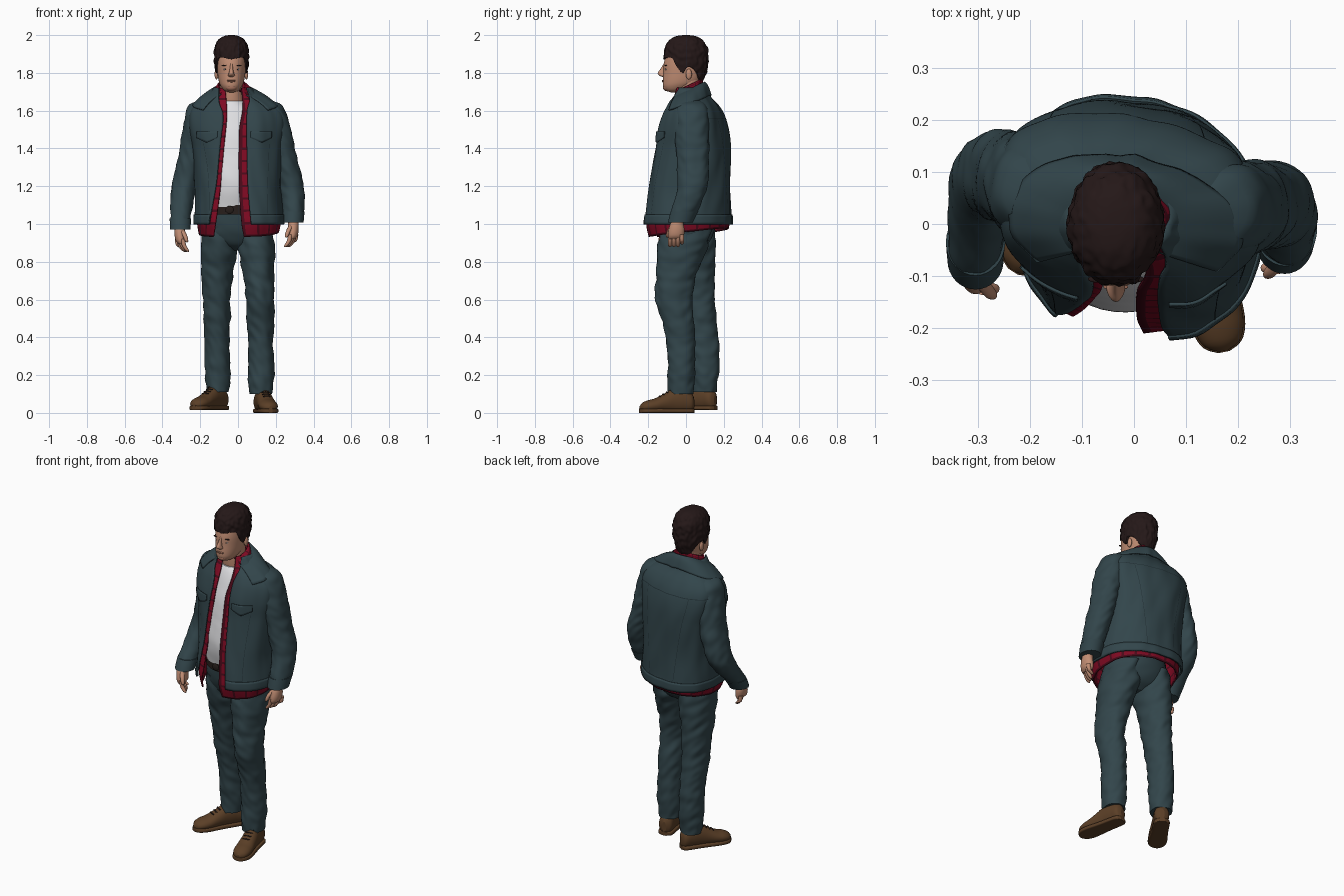
import bpy
from math import sin, cos, pi, asin, radians, degrees
from mathutils import Vector, noise

if bpy.data.objects.get("Cube"):
    bpy.data.objects.remove(bpy.data.objects["Cube"], do_unlink=True)

def material(name, *rgb):
    m = bpy.data.materials.new(name)
    m.use_nodes = True
    m.diffuse_color = m.node_tree.nodes["Principled BSDF"].inputs["Base Color"].default_value = (*rgb, 1)
    return m

DENIM, SEAM = material("blue grey denim", .032, .06, .07), material("dark denim seam", .016, .03, .036)
RED, PLAID = material("plaid red", .21, .003, .016), material("plaid dark", .07, .003, .01)
SKIN, LIPS = material("skin", .53, .265, .172), material("stubble and lips", .36, .16, .105)
WHITE, HAIR = material("white cotton", .74, .74, .76), material("dark brown hair", .018, .009, .009)
LEATHER, DARK = material("brown leather", .105, .05, .02), material("dark leather", .02, .013, .011)

def grid(name, f, nu, nv, mats, wrap=False, rule=None, thick=0):
    """Surface from f(u, v), either closed around u and capped, or an open sheet."""
    n = nu if wrap else nu + 1
    verts = [f(i / nu, j / nv) for j in range(nv + 1) for i in range(n)]
    faces = [(j * n + i, j * n + (i + 1) % n, (j + 1) * n + (i + 1) % n, (j + 1) * n + i)
             for j in range(nv) for i in range(nu)]
    if wrap:
        faces += [tuple(reversed(range(n))), tuple(range(nv * n, nv * n + n))]
    me = bpy.data.meshes.new(name)
    me.from_pydata(verts, [], faces)
    for m in mats:
        me.materials.append(m)
    for k, poly in enumerate(me.polygons):
        poly.use_smooth = len(poly.vertices) == 4
        poly.material_index = rule(k % nu, k // nu) if rule else 0
    ob = bpy.data.objects.new(name, me)
    bpy.context.collection.objects.link(ob)
    if thick:
        mod = ob.modifiers.new("thickness", "SOLIDIFY")
        mod.thickness, mod.offset = thick, 0
    return ob

def sample(rows, h):
    """Smooth interpolation through rows keyed by their first value."""
    i = 0
    while i < len(rows) - 2 and h > rows[i + 1][0]:
        i += 1
    a, b, p, q = rows[i], rows[i + 1], rows[max(i - 1, 0)], rows[min(i + 2, len(rows) - 1)]
    d = b[0] - a[0]
    s, out = min(max((h - a[0]) / d, 0), 1), []
    for k in range(1, len(a)):
        ma, mb, c = (b[k] - p[k]) / (b[0] - p[0]) * d, (q[k] - a[k]) / (q[0] - a[0]) * d, b[k] - a[k]
        out.append(a[k] + s * (ma + s * (3 * c - 2 * ma - mb + s * (ma + mb - 2 * c))))
    return out

def spow(x, p):
    return abs(x) ** p * (1 if x >= 0 else -1)

def loft(name, rows, mat, nu=32, nv=32, folds=0, p=1, lengthwise=False, floor=-9):
    """Elliptical rings (height, cx, cy, rx, ry); lengthwise swaps height with y."""
    rows = sorted(rows)
    def f(u, v):
        h = rows[0][0] + (rows[-1][0] - rows[0][0]) * v
        cx, cy, rx, ry = sample(rows, h)
        x, y = spow(sin(2 * pi * u), p), -spow(cos(2 * pi * u), p)
        k = 1 + folds * noise.noise(Vector((x * 1.5 + cx * 9, y * 1.5, h * 22 + x * 1.5)))
        x, y = cx + max(rx, .002) * x * k, cy + max(ry, .002) * y * k
        return (-x, h, max(y, floor)) if lengthwise else (x, y, h)
    return grid(name, f, nu, nv, [mat], True)

def blob(name, loc, scale, mat):
    bpy.ops.mesh.primitive_uv_sphere_add(segments=20, ring_count=12, location=loc)
    ob = bpy.context.object
    ob.name, ob.scale = name, scale
    ob.data.materials.append(mat)
    bpy.ops.object.shade_smooth()

# Torso envelope shared by the jacket, shirt, seams and pockets
TORSO = [(.92, .005, .01, .212, .212), (1, .005, .01, .23, .23), (1.06, .004, .012, .23, .225), (1.2, 0, .02, .222, .212),
         (1.4, -.005, .035, .235, .193), (1.5, -.01, .037, .25, .182), (1.58, -.012, .04, .248, .158),
         (1.63, -.016, .038, .215, .13), (1.67, -.025, .028, .143, .102), (1.73, -.03, .018, .086, .083)]
BOX = .85
def surf(t, z, grow=0):
    cx, cy, rx, ry = sample(TORSO, z)
    a, b = spow(sin(t), BOX), -spow(cos(t), BOX)
    grow += .009 * noise.noise(Vector((a * 3, b * 3, z * 5 + a * 2)))
    x = cx + (rx + grow) * a
    return Vector((x, cy + (ry + grow) * b - (.08 + .04 * b) * (x + .03), z))

def angle(x, z):
    cx, _, rx, _ = sample(TORSO, z)
    return asin(max(-.98, min(.98, spow((x - cx) / rx, 1 / BOX))))

def garment(name, right, left, hem, top, grow, mats, nv, rule=None):
    def f(u, v):
        z = hem(2 * pi * u) * (1 - v) + top * v
        a, b = angle(sample(left, z)[0], z), angle(sample(right, z)[0], z) + 2 * pi
        return surf(a + (b - a) * u, z, grow)
    grid(name, f, 96, nv, mats, rule=rule, thick=.008)

def plaid(i, j):
    return 1 if i % 6 == 0 or j % 6 == 0 else 0

# Jacket body, waistband and the open shirt under it
J_RIGHT = [(1, -.152), (1.2, -.118), (1.45, -.09), (1.58, -.078), (1.65, -.1), (1.73, -.1)]
J_LEFT = [(1, .07), (1.2, .052), (1.5, .046), (1.6, .048), (1.66, .06), (1.73, .05)]
S_RIGHT = [(.92, -.14), (1, -.127), (1.2, -.1), (1.45, -.073), (1.6, -.06), (1.73, -.075)]
S_LEFT = [(.92, .035), (1, .02), (1.2, .006), (1.5, .008), (1.6, .025), (1.73, .025)]
garment("jacket_body", J_RIGHT, J_LEFT, lambda t: 1.0, 1.72, 0, [DENIM], 60)
garment("jacket_waistband", J_RIGHT, J_LEFT, lambda t: .998, 1.05, .005, [DENIM], 4)
garment("plaid_shirt", S_RIGHT, S_LEFT, lambda t: .955 - .022 * cos(t), 1.72, -.014, [RED, PLAID], 72, plaid)

def collar(name, start, radius, back, front, fall, grow, mats, rule=None):
    def f(u, v):
        t = start + (2 * pi - 2 * start) * u
        w = (1 + cos(t)) / 2
        inner = Vector((-.032 + radius * sin(t), .015 - radius * cos(t), back + (front - back) * w))
        p = inner.lerp(surf(t, back - fall - .09 * w, grow), 1 - v)
        return p + Vector((0, 0, .015 * sin(pi * v)))
    grid(name, f, 64, 12, mats, rule=rule, thick=.008)

collar("jacket_collar", .72, .082, 1.75, 1.675, .068, .009, [DENIM])
collar("shirt_collar", .55, .07, 1.765, 1.7, .04, -.022, [RED, PLAID], plaid)

# Jacket seams and pocket flaps
def seam(name, t0, z0, t1, z1):
    dt, dz = (0, .004) if abs(t1 - t0) > 1 else (.012, 0)
    grid(name, lambda u, v: surf(t0 + (t1 - t0) * u + dt * (v - .5), z0 + (z1 - z0) * u + dz * (v - .5), .0055),
         40, 1, [SEAM])

def pocket_flap(name, x0, x1):
    def flap(u, v, top=1.49, drop=.032, peak=1, grow=.008):
        x, z = x1 + (x0 - x1) * u, top - drop * v - peak * .026 * (1 - abs(2 * u - 1))
        return surf(angle(x, z), z, grow)
    grid(name, lambda u, v: flap(u, v, peak=v), 16, 6, [DENIM], thick=.006)
    grid(name + "_edge", lambda u, v: flap(u, v, 1.46, .005, 1, .0115), 16, 1, [SEAM])

seam("back_yoke_seam", 1.9, 1.56, 4.4, 1.56)
for side in (-1, 1):
    seam("back_panel_seam", pi + side * .55, 1.555, pi + side * .3, 1.055)
    seam("front_panel_seam", side * .75, 1.43, side * .65, 1.055)
pocket_flap("right_pocket_flap", -.21, -.105)
pocket_flap("left_pocket_flap", .065, .175)

# Sleeves with cuffs
def sleeve(side, rows):
    low = rows[0][0]
    loft(side + "_sleeve", rows, DENIM, 40, 80, .09)
    band = [(h, *sample(rows, h)) for h in (low - .003, low + .025, low + .055)]
    loft(side + "_cuff", [(h, cx, cy, rx + .004, ry + .004) for h, cx, cy, rx, ry in band], DENIM, nv=6)

sleeve("right", [(.975, -.305, -.07, .05, .052), (1.03, -.305, -.035, .053, .06), (1.1, -.299, .025, .059, .073),
                 (1.2, -.285, .085, .066, .083), (1.35, -.25, .092, .069, .088), (1.5, -.222, .077, .07, .092),
                 (1.59, -.207, .068, .07, .088), (1.635, -.19, .062, .062, .07), (1.655, -.17, .06, .035, .04)])
sleeve("left", [(1.01, .29, -.03, .053, .062), (1.1, .292, .005, .059, .073), (1.2, .283, .035, .066, .08),
                (1.35, .244, .035, .069, .085), (1.5, .212, .03, .07, .09), (1.59, .185, .03, .07, .085),
                (1.635, .162, .03, .062, .07), (1.655, .14, .03, .035, .04)])

# Hands with four fingers and a thumb
def hand(side, s, x, y, z):
    loft(side + "_palm", [(z + .025, x, y + .025, .024, .025), (z, x, y, .027, .032), (z - .04, x, y - .005, .028, .042),
         (z - .075, x - s * .004, y - .008, .025, .042), (z - .09, x - s * .005, y - .008, .012, .036)], SKIN, 24, 16)
    for k in range(4):
        fx, fy, tip = x + s * (k - 1.5) * .01, y - .008 + (k - 1.5) * .021, .014 if k == 3 else 0
        loft(side + "_finger", [(z - .065, fx, fy, .012, .012), (z - .1, fx - s * .008, fy, .0115, .0115),
             (z - .125 + tip, fx - s * .024, fy, .01, .01), (z - .132 + tip, fx - s * .03, fy, .004, .004)], SKIN, 12, 12)
    loft(side + "_thumb", [(z - .015, x - s * .01, y - .02, .013, .014), (z - .045, x - s * .026, y - .042, .012, .013),
         (z - .075, x - s * .036, y - .052, .009, .009), (z - .082, x - s * .038, y - .053, .003, .003)], SKIN, 12, 12)

hand("right", -1, -.308, -.085, .985)
hand("left", 1, .293, -.045, 1.01)

# Undershirt, belt and trousers
loft("undershirt", [(1.09, -.02, 0, .162, .148), (1.2, -.015, 0, .175, .17), (1.4, -.02, .01, .2, .154), (1.5, -.02, .02, .19, .142),
     (1.6, -.025, .03, .15, .116), (1.64, -.031, .018, .085, .084), (1.65, -.033, .014, .07, .072)], WHITE, 48, 40, .015)
loft("belt", [(1.05, -.008, .002, .176, .153), (1.1, -.01, 0, .17, .15)], DARK, 48, 2)
blob("belt_buckle", (-.045, -.149, 1.075), (.022, .006, .02), DARK)
loft("trouser_hips", [(1.09, -.01, 0, .165, .143), (1, -.005, .01, .185, .145), (.94, -.005, .012, .185, .13),
     (.89, -.003, .012, .12, .1), (.86, -.003, .012, .05, .05)], DENIM, 48, 30, .02)
loft("left_trouser_leg", [(.99, .09, .005, .09, .13), (.88, .097, -.017, .098, .13), (.75, .108, -.045, .085, .11),
     (.6, .118, -.065, .074, .095), (.5, .12, -.045, .072, .086), (.4, .12, -.03, .066, .078), (.3, .122, -.026, .067, .073),
     (.2, .122, -.025, .069, .072), (.1, .122, -.025, .06, .068)], DENIM, 40, 100, .1)
loft("right_trouser_leg", [(.99, -.095, .02, .09, .13), (.88, -.1, .028, .098, .126), (.75, -.109, .045, .085, .106),
     (.6, -.112, .06, .073, .092), (.5, -.112, .075, .072, .086), (.4, -.11, .09, .066, .08), (.3, -.108, .1, .067, .078),
     (.2, -.107, .102, .068, .07), (.11, -.107, .1, .058, .062)], DENIM, 40, 100, .1)

# Shoes: upper, sole and laces, heel at the origin and toe towards -y
UPPER = [(-.292, 0, .026, .008, .01), (-.28, 0, .03, .032, .022), (-.25, 0, .035, .047, .031), (-.21, 0, .04, .05, .037),
         (-.16, 0, .052, .046, .05), (-.11, 0, .064, .043, .065), (-.06, 0, .065, .042, .066), (-.012, 0, .055, .036, .05),
         (0, 0, .05, .012, .03)]
def shoe(side, x, y, z, turn):
    sole = [(h * 1.01 + .001, 0, .011, rx + .003, .012) for h, _, _, rx, _ in UPPER]
    parts = [loft(side + "_shoe", UPPER, LEATHER, 32, 40, lengthwise=True, floor=.014),
             loft(side + "_sole", sole, LEATHER, 24, 40, p=.4, lengthwise=True, floor=0)]
    for h in (-.185, -.165, -.145, -.125):
        _, cz, _, rz = sample(UPPER, h)
        lace = [(h + e, 0, cz + rz - .002, .022, .006 - abs(e)) for e in (-.004, 0, .004)]
        parts.append(loft(side + "_lace", lace, DARK, 12, 4, lengthwise=True))
    for ob in parts:
        ob.location, ob.rotation_euler = (x, y, z), (0, 0, radians(turn))

shoe("left", .117, .042, 0, 11)
shoe("right", -.073, .155, .015, -33)

# Neck, head and face
CX = -.035
loft("neck", [(1.58, -.03, .03, .08, .07), (1.66, -.034, .014, .064, .066), (1.72, CX, .012, .06, .065),
     (1.78, CX, .02, .06, .065)], SKIN)
loft("head", [(1.697, CX, -.062, .012, .018), (1.704, CX, -.058, .034, .045), (1.725, CX, -.043, .053, .077),
     (1.75, CX, -.025, .065, .098), (1.8, CX, -.01, .074, .11), (1.85, CX, -.004, .078, .113), (1.9, CX, 0, .077, .104),
     (1.95, CX, 0, .064, .085), (1.98, CX, 0, .03, .04)], SKIN, 48, 48, p=.94)
loft("nose", [(1.778, CX, -.115, .008, .008), (1.785, CX, -.122, .018, .018), (1.798, CX, -.127, .014, .023),
     (1.82, CX, -.118, .009, .018), (1.853, CX, -.108, .006, .008)], SKIN, 20, 16)
blob("upper_lip", (CX, -.121, 1.76), (.024, .007, .003), LIPS)
blob("lower_lip", (CX, -.12, 1.754), (.02, .007, .004), LIPS)
blob("chin", (CX, -.1, 1.722), (.03, .022, .019), LIPS)
for s in (-1, 1):
    blob("eye", (CX + s * .032, -.105, 1.819), (.011, .006, .004), WHITE)
    blob("iris", (CX + s * .031, -.109, 1.819), (.004, .003, .004), HAIR)
    blob("eyebrow", (CX + s * .034, -.106, 1.84), (.02, .007, .003), HAIR)
    blob("ear", (CX + s * .079, .015, 1.793), (.01, .016, .028), SKIN)

# Hair cap: the hairline drops from the forehead to sideburns and nape
HAIRLINE = [(0, 1.872), (50, 1.878), (68, 1.825), (82, 1.8), (93, 1.83), (112, 1.82), (135, 1.768), (180, 1.752)]
def hair(u, v):
    t = 2 * pi * u
    low = sample(HAIRLINE, degrees(min(t, 2 * pi - t)))[0]
    z = low + (2 - low) * sin(max(0, v * 1.05 - .05) * pi / 2)
    k = max(0, 1 - (max(0, z - 1.89) / .11) ** 2.5) ** .4
    k *= 1 - .28 * (max(0, 1.86 - z) / .11) ** 2 * max(0, -cos(t))
    k *= .86 if v == 0 else 1
    rx = .081 + .011 * min(1, max(0, (z - 1.79) / .07))
    k *= 1 + .08 * noise.noise(Vector((sin(t) * 6 * k, -cos(t) * 6 * k, z * 40)))
    return CX + rx * sin(t) * k, -.117 * cos(t) * k, z

grid("hair", hair, 96, 40, [HAIR], wrap=True)
